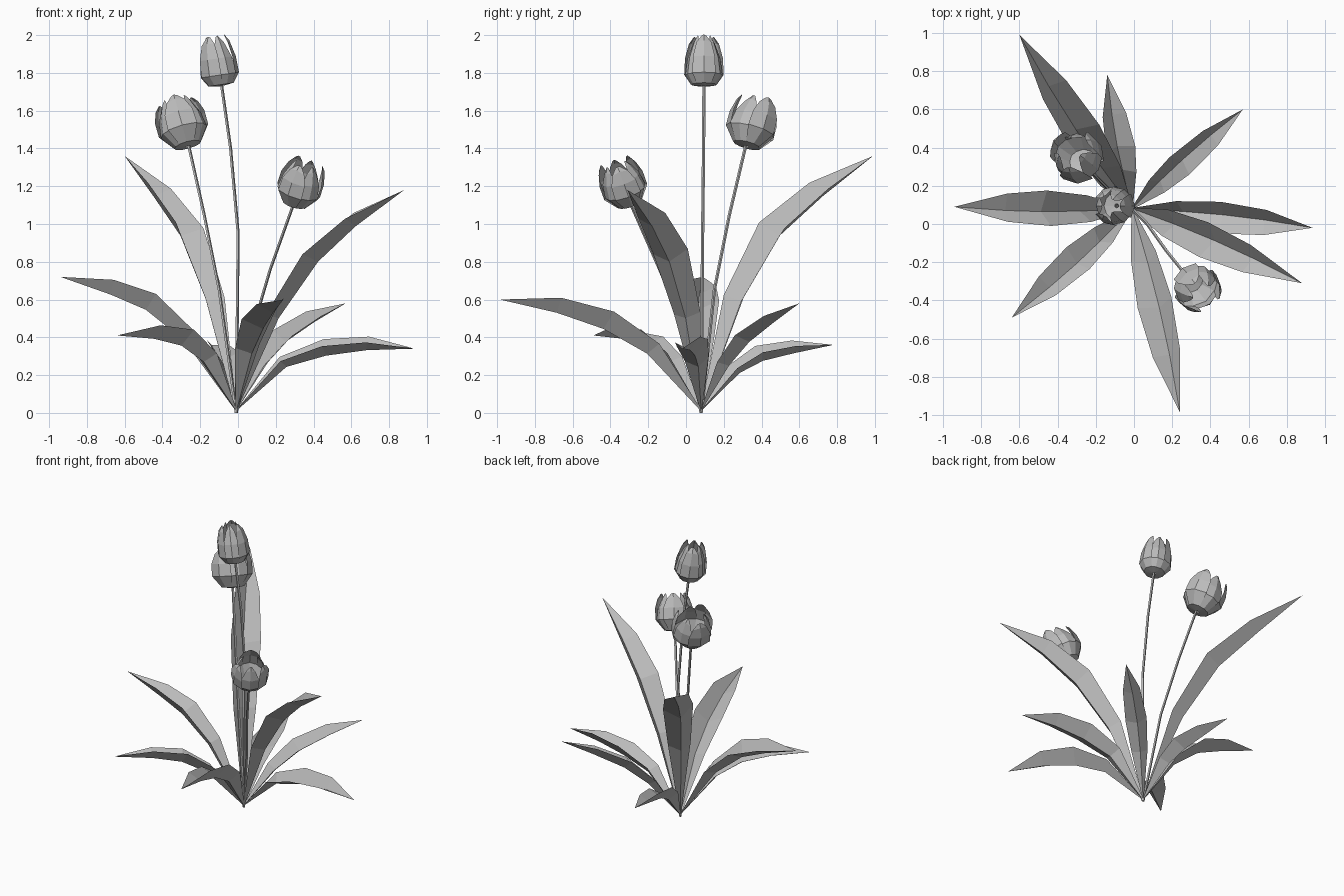
import bpy
from math import cos, sin, radians, pi
from mathutils import Vector, Quaternion

if "Cube" in bpy.data.objects:
    bpy.data.objects.remove(bpy.data.objects["Cube"])

grey = bpy.data.materials.new("plain_grey")
grey.use_nodes = True
grey.diffuse_color = (0.5, 0.5, 0.5, 1)
grey.node_tree.nodes["Principled BSDF"].inputs["Base Color"].default_value = (0.5, 0.5, 0.5, 1)

ROOT = Vector((-0.01, 0.08, 0))
UP = Vector((0, 0, 1))
ROLL = radians(13)


def make(name, verts, faces):
    mesh = bpy.data.meshes.new(name)
    mesh.from_pydata(verts, [], faces)
    mesh.materials.append(grey)
    obj = bpy.data.objects.new(name, mesh)
    bpy.context.collection.objects.link(obj)
    return obj


def leaf(name, tip, width, stations):
    """Folded, slightly rolled blade: two rims and a lower keel, ending in a point."""
    tip = Vector(tip)
    flat = Vector((tip.x - ROOT.x, tip.y - ROOT.y, 0))
    out = flat.normalized()
    across = UP.cross(out)
    line = [(0, 0.015)] + stations + [(flat.length, tip.z)]
    verts, faces = [], []
    for i, spread in enumerate((0.05, 0.75, 1, 0.8)):
        r, z = line[i]
        ahead, back = line[i + 1], line[max(i - 1, 0)]
        run = (out * (ahead[0] - back[0]) + UP * (ahead[1] - back[1])).normalized()
        turn = Quaternion(run, -ROLL if run.cross(across).z < 0 else ROLL)
        side = turn @ across
        normal = run.cross(side).normalized()
        w = width * spread
        centre = ROOT + out * r + UP * z - normal * w * 0.1
        verts += [centre + side * w, centre - normal * w * 0.85, centre - side * w]
    verts.append(tip)
    for i in range(3):
        a = i * 3
        faces += [(a, a + 1, a + 4, a + 3), (a + 1, a + 2, a + 5, a + 4)]
    faces += [(9, 10, 12), (10, 11, 12)]
    make(name, verts, faces)


def stem(name, points):
    """Thin five-sided tube along a bent path."""
    verts, faces, n = [], [], 5
    for k, p in enumerate(points):
        for j in range(n):
            a = 2 * pi * j / n
            verts.append(Vector(p) + Vector((cos(a), sin(a), 0)) * 0.009)
        if k:
            b = (k - 1) * n
            faces += [(b + j, b + (j + 1) % n, b + n + (j + 1) % n, b + n + j) for j in range(n)]
    make(name, verts, faces)


def flower(name, base, top, radius, profile, turn):
    """Cup of three outer petals and three inner ones that lean inward."""
    base, axis = Vector(base), Vector(top) - Vector(base)
    tilt = UP.rotation_difference(axis.normalized())
    verts, faces = [], []
    for p in range(6):
        mid = turn + p * pi / 3
        start = len(verts)
        for r, z, half, drop in profile:
            layer = 1 if p % 2 == 0 else 0.96 - 0.3 * z * z
            for s in (-1, 0, 1):
                a = mid + s * radians(half)
                rr = radius * r * layer
                h = (z - drop * abs(s)) * axis.length
                verts.append(base + tilt @ Vector((cos(a) * rr, sin(a) * rr, h)))
        for i in range(len(profile) - 1):
            for c in range(2):
                a = start + i * 3 + c
                faces.append((a, a + 1, a + 4, a + 3))
    make(name, verts, faces)


# Leaves: tip, half width, then (distance, height) of the rims
leaf("tall_back_leaf", (-0.60, 0.99, 1.36), 0.10, [(0.20, 0.62), (0.44, 1.0), (0.74, 1.21)])
leaf("low_back_leaf", (-0.14, 0.78, 0.36), 0.08, [(0.17, 0.25), (0.31, 0.345), (0.50, 0.375)])
leaf("back_left_leaf", (0.57, 0.60, 0.58), 0.07, [(0.17, 0.28), (0.33, 0.43), (0.55, 0.53)])
leaf("low_left_leaf", (0.935, -0.02, 0.34), 0.085, [(0.23, 0.29), (0.46, 0.38), (0.70, 0.395)])
leaf("tall_left_leaf", (0.88, -0.31, 1.18), 0.095, [(0.18, 0.53), (0.40, 0.86), (0.65, 1.05)])
leaf("front_leaf", (0.24, -0.985, 0.60), 0.095, [(0.25, 0.36), (0.50, 0.525), (0.78, 0.60)])
leaf("front_right_leaf", (-0.64, -0.49, 0.41), 0.085, [(0.20, 0.31), (0.38, 0.43), (0.60, 0.455)])
leaf("right_leaf", (-0.94, 0.09, 0.72), 0.095, [(0.22, 0.42), (0.43, 0.62), (0.65, 0.695)])

# Stems
foot = (ROOT.x, ROOT.y, 0)
stem("tall_stem", [foot, (0, 0.088, 0.95), (-0.04, 0.093, 1.4), (-0.09, 0.095, 1.75)])
stem("middle_stem", [foot, (-0.10, 0.15, 0.65), (-0.18, 0.23, 1.05), (-0.265, 0.32, 1.43)])
stem("short_stem", [foot, (0.07, 0, 0.42), (0.17, -0.14, 0.76), (0.295, -0.295, 1.11)])

# Petal profiles: radius, height, half angle, edge drop
closed = [(0.1, 0, 34, 0), (0.66, 0.03, 34, 0), (1, 0.22, 36, 0),
          (0.96, 0.55, 35, 0), (0.76, 0.87, 30, 0.03), (0.55, 1, 12, 0.02)]
opened = [(0.1, 0, 34, 0), (0.55, 0.03, 34, 0), (1, 0.32, 36, 0),
          (1, 0.62, 34, 0), (0.86, 0.9, 25, 0.05), (0.72, 1, 9, 0.02)]
flower("tall_bloom", (-0.09, 0.095, 1.73), (-0.13, 0.095, 1.995), 0.105, closed, 0)
flower("middle_bloom", (-0.265, 0.32, 1.41), (-0.335, 0.39, 1.66), 0.136, opened, 0.5)
flower("short_bloom", (0.295, -0.295, 1.10), (0.365, -0.375, 1.325), 0.122, opened, 0.1)
